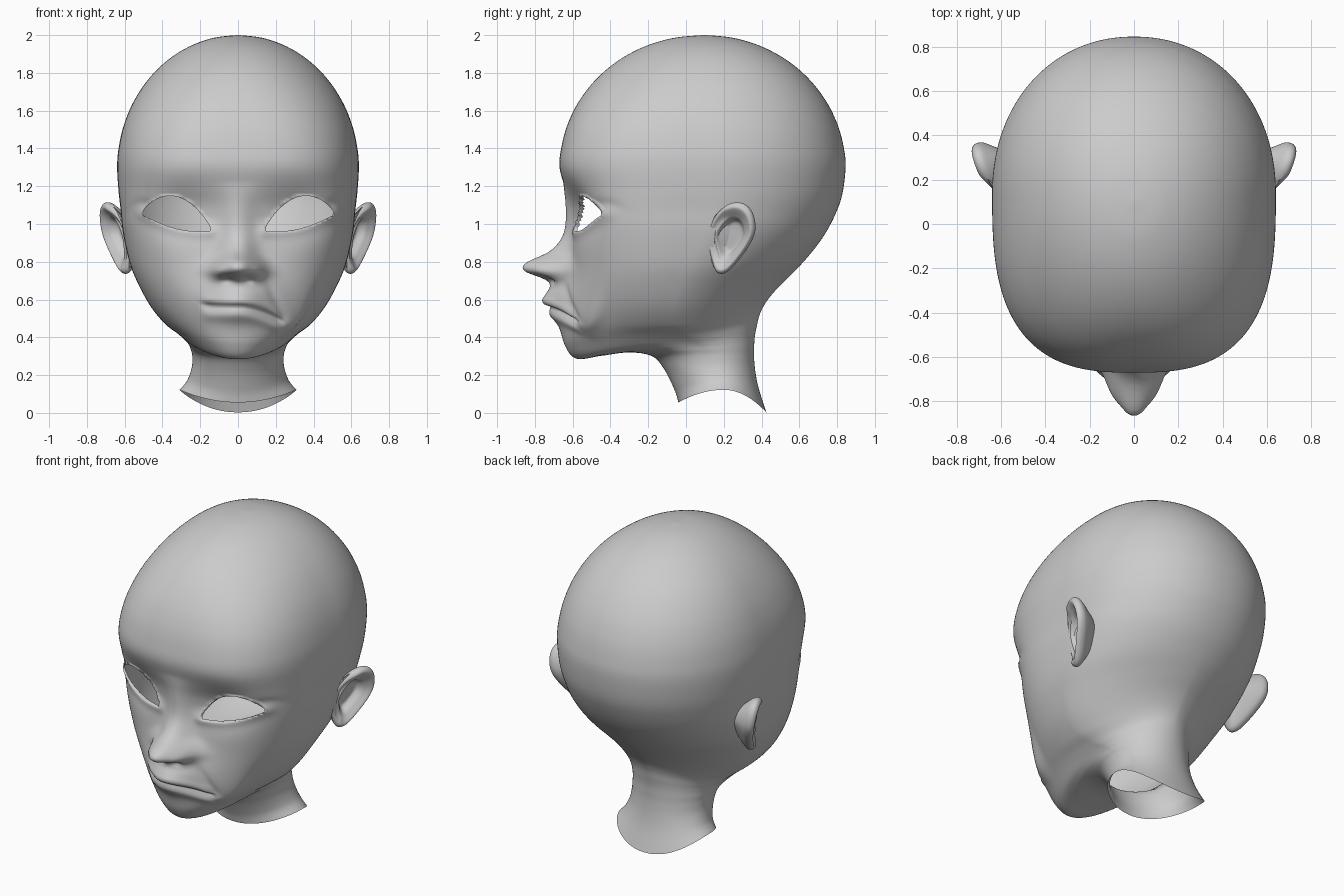
import bpy, bmesh
from math import sin, cos, pi, exp, radians
from mathutils import Vector

if "Cube" in bpy.data.objects:
    bpy.data.objects.remove(bpy.data.objects["Cube"])

# Face, jaw and neck contours below the brow: front (y, z, squareness), side (x, y, z), back (y, z)
FRONT = [(-.643, 1.19, 2.9), (-.618, 1.08, 3), (-.602, .95, 2.9), (-.605, .80, 2.6),
         (-.62, .68, 2.4), (-.64, .575, 2.25), (-.65, .46, 2.15), (-.64, .36, 2.1), (-.58, .287, 2),
         (-.45, .302, 2), (-.30, .32, 2), (-.18, .30, 2), (-.115, .23, 2), (-.06, .12, 2), (-.04, .055, 2)]
SIDE = [(.633, .13, 1.18), (.622, .12, 1.08), (.61, .09, .96), (.575, .02, .80), (.527, -.03, .68),
        (.46, -.06, .56), (.385, -.06, .47), (.32, -.02, .42), (.28, .03, .385),
        (.26, .07, .36), (.25, .10, .335), (.242, .13, .30), (.245, .16, .24), (.27, .19, .17), (.31, .2, .122)]
BACK = [(.828, 1.16), (.79, 1.05), (.725, .93), (.64, .82), (.555, .73), (.475, .65), (.42, .58),
        (.39, .52), (.375, .46), (.365, .41), (.361, .36), (.36, .30), (.367, .22), (.385, .13), (.425, .003)]
# Nose depth and half width by height: z, depth, width
NOSE = [(1.22, 0, .1), (1.1, .02, .08), (.97, .042, .08), (.90, .075, .085), (.85, .125, .09),
        (.82, .185, .10), (.795, .228, .11), (.77, .235, .118), (.745, .20, .122), (.715, .095, .12),
        (.69, .03, .12), (.66, 0, .12)]


def catmull(rows, steps):
    out = []
    for i in range(len(rows) - 1):
        a, b = rows[max(i - 1, 0)], rows[i]
        c, d = rows[i + 1], rows[min(i + 2, len(rows) - 1)]
        for k in range(steps):
            t = k / steps
            out.append([.5 * (2*q + (r - p)*t + (2*p - 5*q + 4*r - s)*t*t + (3*q - p - 3*r + s)*t**3)
                        for p, q, r, s in zip(a, b, c, d)])
    return out + [list(rows[-1])]


def g(v, centre, width):
    return exp(-((v - centre) / width) ** 2)


def smooth(a, b, v):
    t = min(max((v - a) / (b - a), 0), 1)
    return t * t * (3 - 2 * t)


NOSE_FINE = catmull(NOSE, 8)


def nose(x, z):
    for a, b in zip(NOSE_FINE, NOSE_FINE[1:]):
        if b[0] <= z <= a[0]:
            t = (a[0] - z) / (a[0] - b[0])
            w = a[2] + (b[2] - a[2]) * t
            return (a[1] + (b[1] - a[1]) * t) * exp(-(abs(x) / w) ** 2.3)
    return 0


def lids(ax):
    # heights of the lower and upper edge of the eye opening
    t = min(max((ax - .14) / .37, 0), 1)
    s = max(sin(pi * t), 0)
    line = .96 + .09 * t
    return line - .03 * s, line + .14 * s ** .7


EYE = [(.14 + .37 * i / 300, z) for i in range(301) for z in lids(.14 + .37 * i / 300)]


def eye_distance(x, z):
    ax = abs(x)
    lo, hi = lids(ax)
    rough = max(z - hi, lo - z, .14 - ax, ax - .51)
    if rough < 0 or rough > .12:
        return rough
    return min((ax - p) ** 2 + (z - q) ** 2 for p, q in EYE[::8]) ** .5


def crease(x):
    # crooked mouth line, pulled down on one side
    return .575 + (.2 * x * x if x < 0 else -1.45 * min(x, .25) ** 2)


def relief(x, z):
    # forward offset of the facial features
    ax = abs(x)
    d = nose(x, z)
    d += .03 * g(ax, .105, .035) * g(z, .75, .04)
    d -= .025 * g(ax, .055, .028) * g(z, .705, .018)
    d += .115 * g(x, 0, .17) * g(z, .61, .125)
    # eye sockets and lids
    d -= .06 * g(ax, .30, .19) * g(z, 1.07, .13)
    e = eye_distance(x, z)
    d += .014 * g(e, 0, .03) - .008 * g(e, .06, .025) * smooth(1.0, 1.1, z)
    # lips
    m = smooth(-.215, -.15, x) * (1 - smooth(.2, .255, x))
    s = crease(x) - z
    d -= .04 * m * smooth(0, .006, s) * exp(-max(s, 0) / .03)
    d += m * (.012 * g(s, -.02, .022) + .014 * g(s, .06, .03))
    # fold from nose wing to lowered mouth corner
    if x > 0:
        fold = .14 + (.72 - z) * .48
        d -= .014 * g(x, fold, .025) * smooth(.46, .52, z) * (1 - smooth(.62, .72, z))
    return d


def make_object(name, bm):
    bmesh.ops.recalc_face_normals(bm, faces=bm.faces[:])
    for f in bm.faces:
        f.smooth = True
    me = bpy.data.meshes.new(name)
    bm.to_mesh(me)
    bm.free()
    ob = bpy.data.objects.new(name, me)
    bpy.context.collection.objects.link(ob)
    return ob


def bridge(bm, rings):
    for a, b in zip(rings, rings[1:]):
        n = len(a)
        for i in range(n):
            bm.faces.new((a[i], b[i], b[(i + 1) % n], a[(i + 1) % n]))


# Skull contours: an egg from crown to brow
rows = []
for deg in (1, 12, 24, 36, 48, 60, 71, 81, 89):
    s, c = sin(radians(deg)), cos(radians(deg))
    z = 1.29 + .71 * c
    rows.append((.1 - .77 * s ** .97, z, 2 + .85 * s ** 4, .64 * s, .1 + .035 * s, z, .1 + .745 * s, z))
rows += [f + s + b for f, s, b in zip(FRONT, SIDE, BACK)]

# Head and neck skin
bm = bmesh.new()
rings, COUNT = [], 260
for fy, fz, n, sx, sy, sz, by, bz in catmull(rows, 9):
    ring = []
    for k in range(COUNT):
        p = 2 * pi * k / COUNT
        c, s = cos(p), sin(p)
        power = n if c > 0 else 2.1 - .45 * g(bz, .62, .2)
        r = (abs(c) ** power + abs(s) ** power) ** (-1 / power)
        ey, ez = (fy, fz) if c > 0 else (by, bz)
        w = abs(r * c)
        x, y, z = sx * r * s, sy + (ey - sy) * w, sz + (ez - sz) * w * w
        if c > 0 and z < 1.5 and y < -.2:
            front = smooth(-.2, -.42, y)
            z += (crease(x) - .575) * g(z, .575, .12) * g(x, .1, .25) ** .3 * smooth(-.4, -.52, y)
            y -= relief(x, z) * front
        ring.append(bm.verts.new((x, y, z)))
    rings.append(ring)
bridge(bm, rings)
bm.faces.new(rings[0])

# Eye openings: remove the inside, snap the border to the lids, turn the rim inward
inside = {v for v in bm.verts if v.co.y < -.2 and eye_distance(v.co.x, v.co.z) < 0}
doomed = [f for f in bm.faces if all(v in inside for v in f.verts)]
bmesh.ops.delete(bm, geom=doomed, context='FACES')
for v in inside:
    if v.is_valid:
        ax, z = abs(v.co.x), v.co.z
        p, q = min(EYE, key=lambda e: (e[0] - ax) ** 2 + (e[1] - z) ** 2)
        v.co.x, v.co.z = (p if v.co.x > 0 else -p), q
rim = [e for e in bm.edges if e.is_boundary and e.verts[0].co.y < -.25 and e.verts[0].co.z > .8]
for v in bmesh.ops.extrude_edge_only(bm, edges=rim)["geom"]:
    if isinstance(v, bmesh.types.BMVert):
        v.co.y += .02
make_object("head", bm)

# Ears: rim and hollow in front, rounded back running into the skull
PROFILE = [(.04, -.05), (.25, -.05), (.42, -.045), (.56, -.012), (.68, .004), (.78, .016), (.88, .024),
           (.96, .016), (1, 0), (.97, -.022), (.85, -.045), (.65, -.075), (.4, -.11)]
for side, name in ((1, "ear_left"), (-1, "ear_right")):
    U = Vector((.36, .93, 0)).normalized()
    V = Vector((.26, .2, .94)).normalized()
    N = U.cross(V).normalized()
    bm = bmesh.new()
    rings = []
    for r, h in catmull(PROFILE, 3):
        ring = []
        for k in range(64):
            a = 2 * pi * k / 64
            u, v = cos(a), sin(a)
            width = .14 * (1 - .35 * smooth(.3, -1, v))
            # the hollow opens toward the front of the ear
            hh = h - (.03 * smooth(.2, 1, -u) * smooth(.5, .8, r) if h > -.005 else 0)
            p = Vector((.645, .228, .925)) + U * (u * r * width) + V * (v * r * .2) + N * hh
            ring.append(bm.verts.new((p.x * side, p.y, p.z)))
        rings.append(ring)
    bridge(bm, rings)
    bm.faces.new(rings[0])
    make_object(name, bm)
